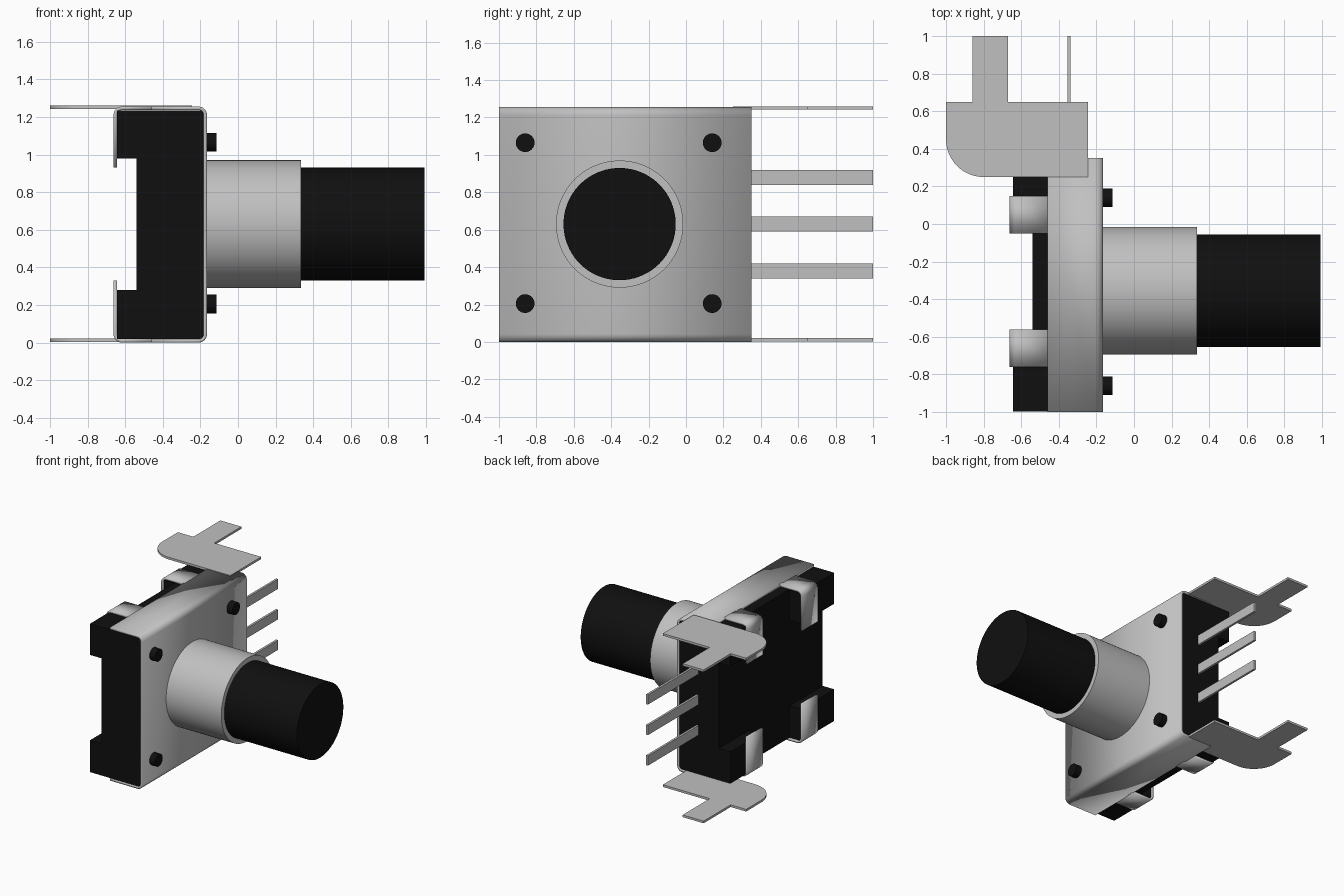
import bpy, bmesh, math
from mathutils import Vector

if "Cube" in bpy.data.objects:
    bpy.data.objects.remove(bpy.data.objects["Cube"])

HEIGHT = 1.255      # overall shell height
SHEET = 0.018       # sheet metal thickness
AXIS_Y, AXIS_Z = -0.355, 0.63


def material(name, value):
    mat = bpy.data.materials.new(name)
    mat.use_nodes = True
    colour = (value, value, value, 1)
    mat.diffuse_color = colour
    mat.node_tree.nodes["Principled BSDF"].inputs["Base Color"].default_value = colour
    return mat


METAL = material("grey metal", 0.53)
PLASTIC = material("black plastic", 0.005)


def make(name, bm, mat):
    bmesh.ops.recalc_face_normals(bm, faces=bm.faces[:])
    mesh = bpy.data.meshes.new(name)
    bm.to_mesh(mesh)
    bm.free()
    mesh.materials.append(mat)
    obj = bpy.data.objects.new(name, mesh)
    bpy.context.collection.objects.link(obj)
    return obj


def smooth(obj):
    bpy.ops.object.select_all(action="DESELECT")
    obj.select_set(True)
    bpy.context.view_layer.objects.active = obj
    bpy.ops.object.shade_smooth_by_angle(angle=math.radians(35))


def box(name, low, high, mat):
    bm = bmesh.new()
    bmesh.ops.create_cube(bm, size=1)
    for v in bm.verts:
        v.co = Vector([a + (c + 0.5) * (b - a) for a, b, c in zip(low, high, v.co)])
    return make(name, bm, mat)


def rod(name, x0, x1, y, z, radius, mat, sides=64):
    """Cylinder lying along x."""
    bpy.ops.mesh.primitive_cylinder_add(
        vertices=sides, radius=radius, depth=x1 - x0,
        location=((x0 + x1) / 2, y, z), rotation=(0, math.pi / 2, 0))
    obj = bpy.context.object
    obj.name = name
    obj.data.materials.append(mat)
    smooth(obj)
    return obj


def rounded(points, radius, steps=6):
    """Open path with its inner corners turned into arcs."""
    pts = [Vector(p) for p in points]
    out = [pts[0]]
    for a, b, c in zip(pts, pts[1:], pts[2:]):
        u, v = (a - b).normalized(), (c - b).normalized()
        for i in range(steps + 1):
            t = math.pi / 2 * i / steps
            out.append(b + radius * (u * (1 - math.sin(t)) + v * (1 - math.cos(t))))
    return out + [pts[-1]]


def bent_sheet(name, path, y0, y1):
    """Sheet metal strip following a path in the xz plane."""
    bm = bmesh.new()
    rows = [[bm.verts.new((p.x, y, p.y)) for y in (y0, y1)]
            for p in rounded(path, 0.035)]
    for a, b in zip(rows, rows[1:]):
        bm.faces.new((a[0], a[1], b[1], b[0]))
    obj = make(name, bm, METAL)
    solid = obj.modifiers.new("thickness", "SOLIDIFY")
    solid.thickness = SHEET
    solid.offset = 0
    solid.use_even_offset = True
    smooth(obj)


# Plastic housing with four raised corner blocks at the rear
box("housing", (-0.54, -0.998, 0.02), (-0.182, 0.345, 1.235), PLASTIC)
for end, y0, y1 in (("front", -0.998, -0.57), ("back", -0.04, 0.345)):
    for level, z0, z1 in (("lower", 0.02, 0.28), ("upper", 0.98, 1.235)):
        box(f"{level}_{end}_block", (-0.643, y0, z0), (-0.53, y1, z1), PLASTIC)

# Folded metal shell around the housing
low, high = SHEET / 2, HEIGHT - SHEET / 2
bent_sheet("shell", [(-0.46, low), (-0.174, low), (-0.174, high), (-0.46, high)], -1, 0.35)

# Clamping tabs and mounting legs, on top and bottom
for level, z, tip, leg_z in (("lower", low, 0.33, 0.003), ("upper", high, 0.93, 1.242)):
    for end, y0, y1 in (("front", -0.76, -0.56), ("back", -0.05, 0.15)):
        bent_sheet(f"{level}_{end}_tab",
                   [(-0.45, z), (-0.653, z), (-0.653, tip)], y0, y1)

    corner = [(-1 + 0.2 * (1 - math.cos(t)), 0.45 - 0.2 * math.sin(t))
              for t in (math.pi / 2 * i / 12 for i in range(13))]
    outline = corner + [(-0.245, 0.25), (-0.245, 0.65), (-0.67, 0.65), (-0.67, 1),
                        (-0.86, 1), (-0.86, 0.65), (-1, 0.65)]
    bm = bmesh.new()
    face = bm.faces.new([bm.verts.new((x, y, leg_z)) for x, y in outline])
    extruded = bmesh.ops.extrude_face_region(bm, geom=[face])["geom"]
    bmesh.ops.translate(bm, vec=(0, 0, SHEET),
                        verts=[g for g in extruded if isinstance(g, bmesh.types.BMVert)])
    smooth(make(f"{level}_mounting_leg", bm, METAL))

# Bushing and shaft
rod("bushing", -0.175, 0.335, AXIS_Y, AXIS_Z, 0.34, METAL, 96)
rod("shaft", 0.3, 0.993, AXIS_Y, AXIS_Z, 0.3, PLASTIC, 96)

# Rivets on the shell face
for y in (-0.86, 0.14):
    for z in (0.205, 1.065):
        rod("rivet", -0.2, -0.115, y, z, 0.05, PLASTIC, 32)

# Contact pins
for z in (0.38, 0.63, 0.88):
    box("contact_pin", (-0.355, 0.3, z - 0.04), (-0.337, 1, z + 0.04), METAL)
